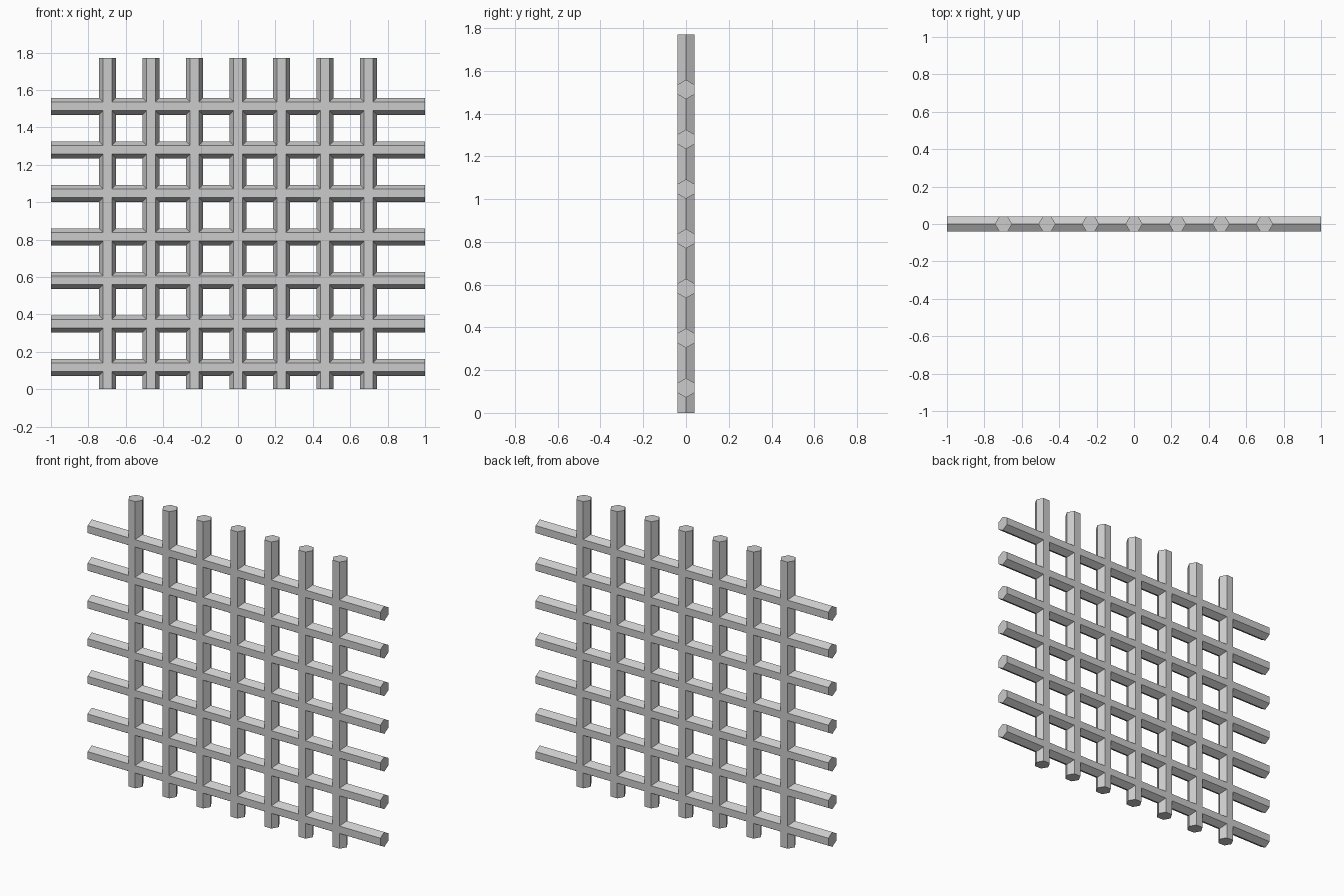
import bpy
from math import pi

if "Cube" in bpy.data.objects:
    bpy.data.objects.remove(bpy.data.objects["Cube"])

RADIUS = 0.0457     # hexagon corner radius
SPACING = 0.2326    # distance between bars
HEIGHT = 1.77       # length of the upright bars
LENGTH = 2.0        # length of the crossbars
FIRST_Z = 0.117     # height of the lowest crossbar


def hex_bar(name, length, location, rotation):
    bpy.ops.mesh.primitive_cylinder_add(vertices=6, radius=RADIUS, depth=length)
    bar = bpy.context.object
    bar.name = name
    # Turn the hexagon so its corners point sideways and its flats face front/back
    first = bar.data.vertices[0].co
    if abs(first.x) < 1e-4:
        for v in bar.data.vertices:
            v.co.x, v.co.y = -v.co.y, v.co.x
    bar.location = location
    bar.rotation_euler = rotation
    return bar


for i in range(7):
    # Upright bars
    hex_bar(f"upright_bar_{i + 1}", HEIGHT,
            ((i - 3) * SPACING, 0, HEIGHT / 2), (0, 0, 0))
    # Crossbars, corners pointing up and down
    hex_bar(f"cross_bar_{i + 1}", LENGTH,
            (0, 0, FIRST_Z + i * SPACING), (0, pi / 2, 0))
